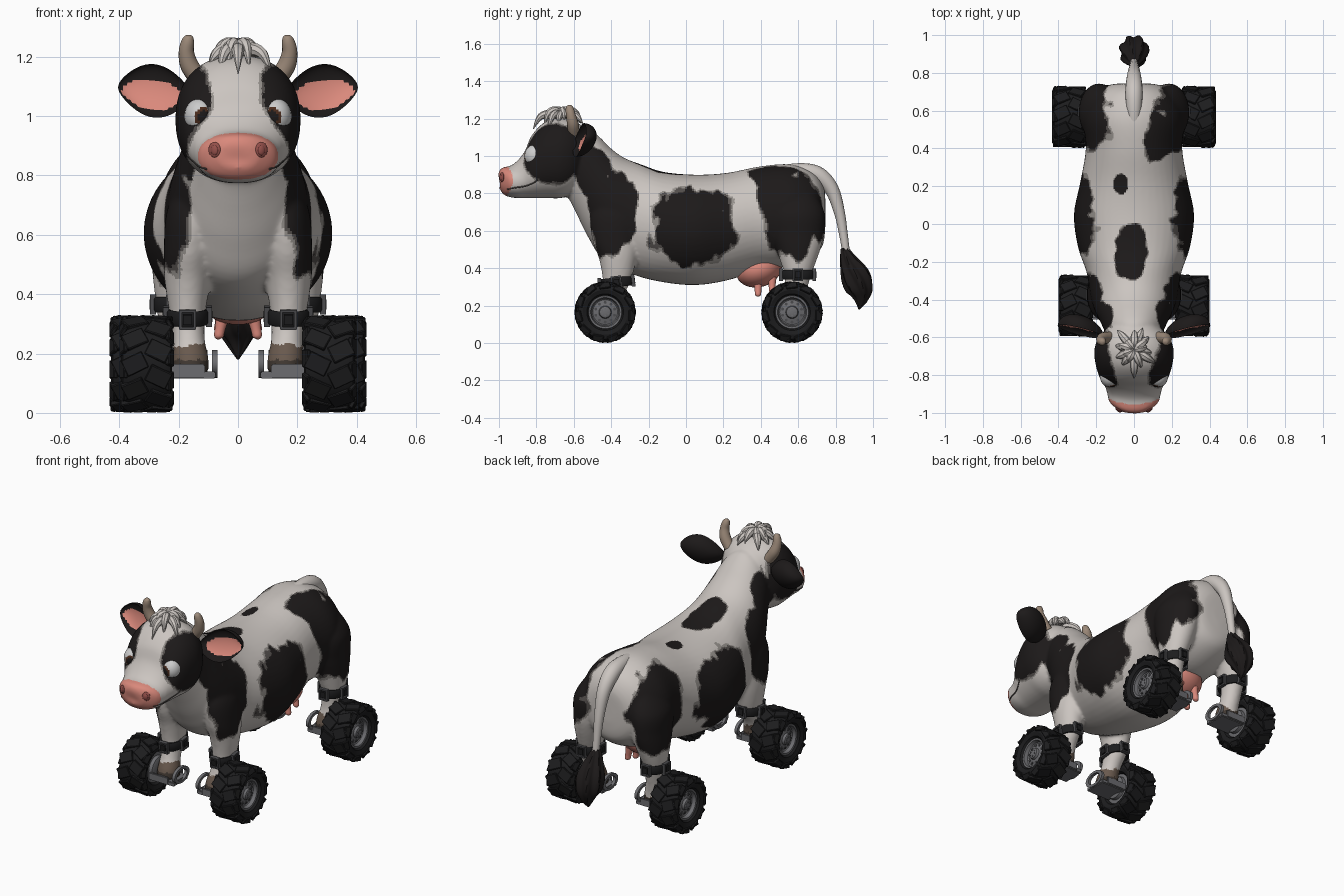
import bpy, bmesh, random
from math import sin, cos, pi, copysign
from mathutils import Vector, Matrix, noise

if "Cube" in bpy.data.objects:
    bpy.data.objects.remove(bpy.data.objects["Cube"])

random.seed(4)
T, R = Matrix.Translation, Matrix.Rotation
COLORS = dict(white=(.6, .56, .53), light_grey=(.3, .28, .26), dark_grey=(.09, .08, .075), black=(.012, .01, .01),
              pink=(.7, .25, .2), hoof=(.05, .038, .03), brown=(.14, .1, .075), horn=(.33, .25, .19),
              metal=(.15, .15, .16), rubber=(.012, .012, .013), buckle=(.07, .07, .075), nostril=(.3, .08, .07),
              eye=(.85, .85, .85), iris=(.07, .025, .012))
MATS = {}
for key, c in COLORS.items():
    MATS[key] = bpy.data.materials.new(key)
    MATS[key].diffuse_color = (*c, 1)


def paint(ob, names, rule=None):
    for n in names:
        ob.data.materials.append(MATS[n])
    if rule:
        for f in ob.data.polygons:
            f.material_index = names.index(rule(f.center))


def finish(name, bm, names, rule=None, angle=.7):
    bmesh.ops.recalc_face_normals(bm, faces=bm.faces)
    me = bpy.data.meshes.new(name)
    bm.to_mesh(me)
    bm.free()
    ob = bpy.data.objects.new(name, me)
    bpy.context.collection.objects.link(ob)
    paint(ob, names, rule)
    bpy.ops.object.select_all(action='DESELECT')
    bpy.context.view_layer.objects.active = ob
    ob.select_set(True)
    bpy.ops.object.shade_smooth_by_angle(angle=angle)
    return ob


def spline(rows, k):
    out, n = [], len(rows)
    for i in range(n - 1):
        quad = [rows[max(0, min(n - 1, i + d))] for d in (-1, 0, 1, 2)]
        for j in range(k):
            t = j / k
            out.append([.5 * (2 * b + (c - a) * t + (2 * a - 5 * b + 4 * c - d) * t * t
                              + (3 * b - a - 3 * c + d) * t ** 3) for a, b, c, d in zip(*quad)])
    return out + [list(rows[-1])]


def skin(bm, rings, caps=True, closed=False):
    loops = [[bm.verts.new(p) for p in r] for r in rings]
    for a, b in zip(loops, loops[1:] + ([loops[0]] if closed else [])):
        for i in range(len(a)):
            j = (i + 1) % len(a)
            bm.faces.new((a[i], a[j], b[j], b[i]))
    if caps and not closed:
        bm.faces.new(loops[0])
        bm.faces.new(loops[-1])


def hull(bm, rows, p=2.0, seg=48):
    """rows: top y, top z, bottom y, bottom z, half width"""
    pw = lambda v: copysign(abs(v) ** (2 / p), v)
    rings = []
    for yt, zt, yb, zb, rx in spline(rows, 5):
        mid, half = Vector((0, (yt + yb) / 2, (zt + zb) / 2)), Vector((0, (yt - yb) / 2, (zt - zb) / 2))
        rings.append([mid + half * pw(cos(a)) + Vector((max(rx, .01) * pw(sin(a)), 0, 0))
                      for a in (2 * pi * i / seg for i in range(seg))])
        for v in rings[-1]:  # bow the muzzle back at the sides
            v.y += 2.4 * v.x ** 2 * max(0, -v.y - .85) / .15
    skin(bm, rings)


def limb(bm, rows, s, seg=32):
    """rows: z, x, y, radius x, radius y"""
    skin(bm, [[Vector((s * (x + rx * cos(a)), y + ry * sin(a), z)) for a in (2 * pi * i / seg for i in range(seg))]
              for z, x, y, rx, ry in spline(rows, 5)])


def tube(bm, rows, ref=(1, 0, 0), seg=16, k=5, lobes=0):
    """rows: x, y, z, radius"""
    pts, ref, rings = spline(rows, k), Vector(ref), []
    for i, q in enumerate(pts):
        t = Vector(pts[min(i + 1, len(pts) - 1)][:3]) - Vector(pts[max(i - 1, 0)][:3])
        u = ref.cross(t).normalized()
        v = t.cross(u).normalized()
        rings.append([Vector(q[:3]) + (u * cos(a) + v * sin(a)) * max(q[3], .002)
                      * (1 + (.12 * cos(lobes * a + i * .22) if lobes else 0))
                      for a in (2 * pi * j / seg for j in range(seg))])
    skin(bm, rings)


def revolve(bm, prof, m, seg=48, closed=False):
    skin(bm, [[m @ Vector((h, r * cos(a), r * sin(a))) for a in (2 * pi * i / seg for i in range(seg))]
              for h, r in prof], True, closed)


def box(bm, m, size):
    bmesh.ops.create_cube(bm, size=1, matrix=m @ Matrix.Diagonal((*size, 1)))


def ball(bm, c, r, m=Matrix.Identity(4)):
    return bmesh.ops.create_uvsphere(bm, u_segments=36, v_segments=24, radius=1,
                                     matrix=T(c) @ m @ Matrix.Diagonal((*r, 1)))['verts']


# hide: torso, neck, head and legs fused into one skin
bm = bmesh.new()
hull(bm, [(.745, .74, .745, .62, .04), (.737, .83, .73, .52, .14), (.68, .91, .67, .46, .22),
          (.56, .955, .55, .41, .268), (.4, .945, .4, .39, .255), (.22, .91, .22, .335, .285),
          (.05, .9, .05, .31, .318), (-.12, .915, -.12, .325, .297), (-.24, .955, -.28, .365, .25),
          (-.33, .99, -.44, .445, .23), (-.4, 1.04, -.52, .56, .205), (-.46, 1.1, -.58, .68, .175),
          (-.52, 1.15, -.62, .76, .15), (-.57, 1.16, -.66, .82, .1)])
hull(bm, [(-1.005, .9, -1.0, .83, .07), (-.988, .935, -.97, .79, .128), (-.925, .955, -.91, .775, .142),
          (-.865, 1.02, -.86, .775, .155), (-.825, 1.11, -.81, .775, .18), (-.75, 1.185, -.74, .775, .203),
          (-.66, 1.205, -.67, .775, .21), (-.58, 1.18, -.6, .8, .18), (-.52, 1.12, -.55, .88, .11)], 2.25)
FRONT = [(.8, .14, -.36, .05, .09), (.68, .155, -.37, .085, .14), (.55, .165, -.375, .085, .125),
         (.45, .17, -.365, .078, .1), (.33, .17, -.37, .06, .075), (.25, .165, -.4, .053, .06),
         (.19, .16, -.425, .06, .065), (.135, .16, -.432, .063, .072)]
BACK = [(.82, .15, .58, .06, .1), (.7, .18, .59, .105, .15), (.58, .19, .595, .1, .142),
        (.5, .2, .6, .09, .118), (.42, .21, .6, .073, .09), (.36, .215, .597, .06, .07),
        (.27, .21, .585, .054, .06), (.2, .2, .57, .06, .065), (.135, .195, .565, .063, .072)]
for s in (1, -1):
    limb(bm, FRONT, s)
    limb(bm, BACK, s)
hide = finish("hide", bm, [])
mod = hide.modifiers.new("fuse", 'REMESH')
mod.mode, mod.voxel_size = 'VOXEL', .0095
mod = hide.modifiers.new("relax", 'SMOOTH')
mod.factor, mod.iterations = .5, 8
bpy.ops.object.modifier_apply(modifier="fuse")
bpy.ops.object.modifier_apply(modifier="relax")

# coat patches: centre and radii; the first list is mirrored
PAIRS = [((.32, .04, .63), (.2, .235, .235)), ((.26, .575, .71), (.19, .185, .25)), ((.24, -.4, .71), (.15, .13, .23)),
         ((.19, -.5, .93), (.12, .1, .14)), ((.19, -.72, 1.02), (.145, .165, .165))]
SINGLE = [((-.02, -.14, .94), (.085, .15, .1)), ((-.07, .21, .9), (.035, .05, .1)), ((.15, .45, .93), (.1, .14, .1))]


def coat(p):
    dist = lambda q, c, r: sum(((a - b) / d) ** 2 for a, b, d in zip(q, c, r))
    n = noise.noise(p * 8) + .6 * noise.noise(Vector((p.x * 22, p.y * 26, p.z * 12)))
    q = Vector((abs(p.x), p.y, p.z))
    if dist(p, (0, -.99, .868), (.25, .075, .088)) < 1:
        return 'pink'
    if p.z < .18:
        return 'hoof'
    if p.z < .225 + .04 * n:
        return 'brown'
    d = min([dist(q, *e) for e in PAIRS] + [dist(p, *e) for e in SINGLE]) + (.55 if p.y > -.55 else .25) * n
    return 'black' if d < .98 else 'dark_grey' if d < 1.07 else 'light_grey' if d < 1.17 else 'white'


paint(hide, ['white', 'light_grey', 'dark_grey', 'black', 'pink', 'hoof', 'brown'], coat)
bpy.ops.object.shade_smooth()

for s, side in ((1, "right"), (-1, "left")):
    # eyes
    bm = bmesh.new()
    c, look = Vector((s * .128, -.808, 1.0)), Vector((-.25 * s, -1, -.05)).normalized()
    ball(bm, c, (.052, .056, .06))

    def gaze(p):
        d = (p - c).normalized().dot(look)
        return 'black' if d > .92 else 'iris' if d > .83 else 'eye'
    finish("eye_" + side, bm, ['eye', 'iris', 'black'], gaze, 3)
    # nostrils and mouth crease, laid on the skin
    bm = bmesh.new()
    spot = hide.closest_point_on_mesh(Vector((s * .088, -1, .888)))[1]
    ball(bm, spot, (.022, .008, .026), R(s * .42, 4, 'Z'))
    ball(bm, spot + Vector((0, -.005, -.002)), (.013, .007, .017), R(s * .42, 4, 'Z'))
    finish("nostril_" + side, bm, ['nostril'], None, 3)
    bm = bmesh.new()
    line = [(.12, -.97, .812), (.16, -.92, .815), (.17, -.86, .825), (.19, -.81, .85), (.19, -.8, .87)]
    tube(bm, [(*hide.closest_point_on_mesh(Vector((s * x, y, z)))[1], .004) for x, y, z in line], (0, 0, 1), 8, 4)
    finish("mouth_" + side, bm, ['dark_grey'])
    # cupped ears with pink lining
    bm = bmesh.new()
    vs = ball(bm, (0, 0, 0), (1, 1, 1))
    mids = [f.calc_center_median() for f in bm.faces]
    lining = [m.y < 0 and ((m.x - .05) / .85) ** 2 + ((m.z + .15) / .58) ** 2 < 1 for m in mids]
    for v in vs:
        u, t, w = v.co
        t = t if t > 0 else -t * .5
        v.co = (s * (.282 + .122 * u), -.6 + .085 * t + .03 * (u + 1) + .02 * w,
                1.085 + .09 * w * (1 - .35 * u * u) + .012 * u)
    ear = finish("ear_" + side, bm, ['black', 'pink'], None, 1.2)
    for f, pink in zip(ear.data.polygons, lining):
        f.material_index = int(pink)
    # horns
    bm = bmesh.new()
    tube(bm, [(s * .13, -.6, 1.12, .03), (s * .163, -.605, 1.17, .031), (s * .174, -.615, 1.215, .026),
              (s * .169, -.622, 1.25, .022), (s * .164, -.625, 1.268, .014), (s * .163, -.626, 1.273, .003)])
    finish("horn_" + side, bm, ['horn'], None, 1.2)

# forelock of curved locks
bm = bmesh.new()
for i in range(17):
    a = 2 * pi * i / 9 + random.uniform(-.3, .3)
    d = Vector((cos(a), sin(a) * 1.15, 0))
    n, h = random.uniform(.09, .135) * (1 if i < 9 else .7), .018 * (i >= 9)
    drop = .045 if d.y < -.5 else .015
    row = [(0, 1.2 + h, .01), (.35, 1.225 + h, .022), (.75, 1.21 + h, .018), (1, 1.19 + h - drop, .002)]
    tube(bm, [(d.x * n * k, -.665 + d.y * n * k, z, r) for k, z, r in row], (-d.y, d.x, 0), 8, 4)
finish("forelock", bm, ['white'])

# tail and its tuft
bm = bmesh.new()
tube(bm, [(0, .5, .92, .03), (0, .62, .92, .042), (0, .71, .895, .046), (0, .78, .82, .038), (0, .82, .7, .029),
          (0, .842, .58, .023), (0, .858, .47, .02)])
finish("tail", bm, ['white'])
bm = bmesh.new()
tube(bm, [(0, .845, .51, .018), (0, .868, .44, .045), (0, .905, .36, .072), (0, .93, .29, .068),
          (0, .935, .235, .038), (0, .925, .18, .003)], seg=42, lobes=7)
finish("tail_tuft", bm, ['black'])

# udder with teats
bm = bmesh.new()
ball(bm, (0, .39, .395), (.135, .125, .095), R(.3, 4, 'X'))
for x in (.05, -.05):
    for y, z in ((.385, .3), (.46, .32)):
        tube(bm, [(x, y, z + .03, .024), (x * 1.2, y, z - .015, .018), (x * 1.3, y, z - .042, .016),
                  (x * 1.3, y, z - .052, .005)], seg=14)
finish("udder", bm, ['pink'], None, 1)

for s, side in ((1, "right"), (-1, "left")):
    for end, wx, wy, lx, ly, lz in (("front", .308, -.432, .17, -.372, .325), ("back", .342, .567, .214, .597, .365)):
        tag = end + "_" + side
        m = T((s * wx, wy, .165)) @ R(0 if s > 0 else pi, 4, 'Z')
        # tyre with chevron lugs
        bm = bmesh.new()
        half = [(.058, .085), (.078, .098), (.086, .12), (.08, .143), (.06, .154)]
        revolve(bm, half + [(-h, r) for h, r in half[::-1]], m, 56, True)
        for i in range(11):
            for e in (1, -1):
                spin = m @ R(2 * pi * (i + .25 * e) / 11, 4, 'X')
                box(bm, spin @ T((e * .04, 0, .1515)) @ R(e * .45, 4, 'Z'), (.078, .06, .018))
                box(bm, spin @ T((e * .078, .018, .1405)) @ R(-e * .5, 4, 'Y'), (.016, .06, .034))
        bmesh.ops.bevel(bm, geom=[e for e in bm.edges if all(len(v.link_faces) == 3 for v in e.verts)],
                        offset=.003, segments=1, affect='EDGES')
        finish("tyre_" + tag, bm, ['rubber'], None, .6)
        # rim, hub and bolts
        bm = bmesh.new()
        revolve(bm, [(-.062, .02), (-.066, .075), (-.062, .09), (.058, .092), (.068, .088), (.066, .078), (.046, .072),
                     (.042, .066), (.052, .034), (.066, .03), (.07, .022), (.07, .003)], m)
        for i in range(6):
            q = m @ R(pi * i / 3, 4, 'X') @ T((.069, 0, .018))
            revolve(bm, [(-.01, .005), (.004, .005)], q, 6)
        finish("rim_" + tag, bm, ['metal'], None, .6)
        bm = bmesh.new()
        for i in range(10):
            revolve(bm, [(-.01, .008), (.006, .008)], m @ R(pi * i / 5, 4, 'X') @ T((.044, 0, .053)), 12)
        finish("rim_holes_" + tag, bm, ['buckle'])
        # hoof bracket: sole plate, rounded end plate and axle stub
        bm = bmesh.new()
        bx = wx - .152
        box(bm, T((s * bx, wy, .128)), (.16, .135, .024))
        for y in (-.068, .068):
            box(bm, T((s * (bx + .02), wy + y, .142)), (.13, .012, .045))
        bmesh.ops.bevel(bm, geom=bm.edges[:], offset=.004, segments=2, affect='EDGES')
        ring = T((s * (bx - .078), wy, .165)) @ Matrix.Diagonal((1, 1.5, 1, 1))
        revolve(bm, [(-.009, .032), (-.009, .047), (.009, .047), (.009, .032)], ring, 32, True)
        revolve(bm, [(-.092, .05), (-.085, .066), (-.06, .07)], m, 32)
        finish("bracket_" + tag, bm, ['metal'], None, .6)
        # leg strap and buckles
        at = T((s * lx, ly, lz)) @ R(.12 if end == "front" else 0, 4, 'X')
        bm = bmesh.new()
        revolve(bm, [(-.024, .95), (-.026, 1.1), (-.018, 1.17), (.018, 1.17), (.026, 1.1), (.024, .95)],
                at @ Matrix.Diagonal((.062, .076, 1, 1)) @ R(-pi / 2, 4, 'Y'), 40, True)
        frames = bmesh.new()
        for k in range(4):
            a = pi / 2 * k
            q = at @ T((.073 * sin(a), -.089 * cos(a), 0)) @ R(a, 4, 'Z')
            box(bm, q, (.03, .022, .034))
            for e in (1, -1):
                box(frames, q @ T((e * .024, 0, 0)), (.009, .02, .066))
                box(frames, q @ T((0, 0, e * .029)), (.05, .02, .009))
        finish("strap_" + tag, bm, ['rubber'])
        finish("buckles_" + tag, frames, ['buckle'])

for m in bpy.data.materials:
    if m.users and not m.is_grease_pencil:
        m.use_nodes = True
        m.node_tree.nodes["Principled BSDF"].inputs["Base Color"].default_value = m.diffuse_color
